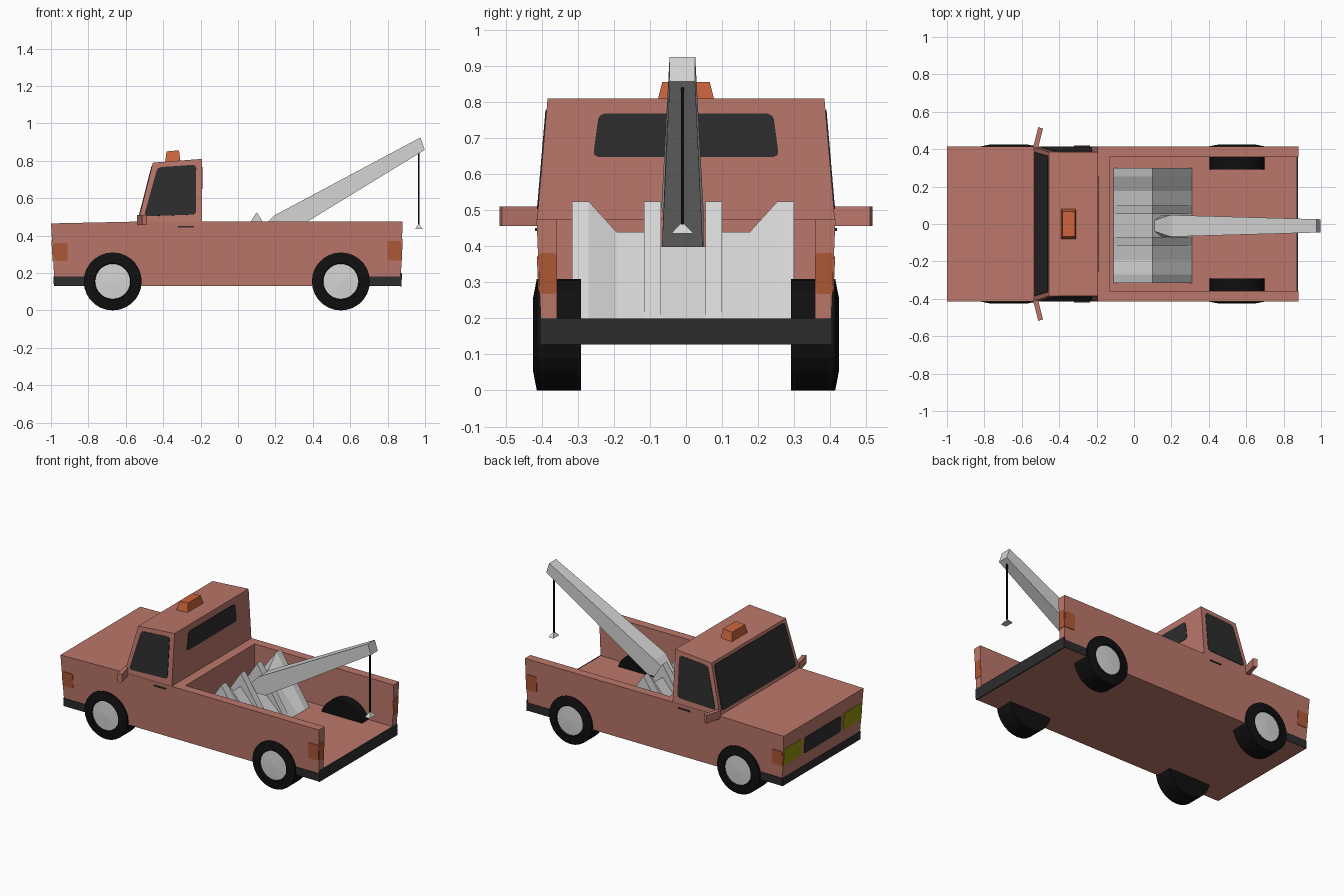
import bpy, bmesh, math
from mathutils import Vector

if "Cube" in bpy.data.objects:
    bpy.data.objects.remove(bpy.data.objects["Cube"])


def material(name, rgb):
    m = bpy.data.materials.new(name)
    m.diffuse_color = (*rgb, 1)
    m.use_nodes = True
    m.node_tree.nodes["Principled BSDF"].inputs["Base Color"].default_value = m.diffuse_color
    return m


RED = material("dusty_red_paint", (0.50, 0.185, 0.145))
DARK = material("dark_glass_and_trim", (0.026, 0.026, 0.026))
BLACK = material("black_rubber", (0.005, 0.005, 0.005))
GREY = material("light_grey_metal", (0.66, 0.66, 0.66))
BEACON = material("bright_orange", (0.60, 0.13, 0.045))
AMBER = material("amber_marker", (0.43, 0.10, 0.038))
YELLOW = material("olive_yellow_lamp", (0.28, 0.28, 0.004))


def finish(name, bm, *mats):
    bmesh.ops.recalc_face_normals(bm, faces=bm.faces[:])
    me = bpy.data.meshes.new(name)
    bm.to_mesh(me)
    bm.free()
    for m in mats:
        me.materials.append(m)
    ob = bpy.data.objects.new(name, me)
    bpy.context.collection.objects.link(ob)
    return ob


def prism(name, profile, width, mat, cy=0.0):
    """Side profile (x, z) spanning y = cy -/+ width(x, z)."""
    bm = bmesh.new()
    a, b = [[bm.verts.new((x, cy + s * width(x, z), z)) for x, z in profile] for s in (-1, 1)]
    bm.faces.new(a)
    bm.faces.new(b[::-1])
    n = len(profile)
    for i in range(n):
        j = (i + 1) % n
        bm.faces.new((a[i], b[i], b[j], a[j]))
    return finish(name, bm, mat)


def plate(name, pts, mat, thick=0.006, rounding=0.0):
    """Flat polygon thickened evenly to both sides."""
    bm = bmesh.new()
    bm.faces.new([bm.verts.new(p) for p in pts])
    if rounding:
        bmesh.ops.bevel(bm, geom=bm.verts[:], offset=rounding, segments=2,
                        profile=0.5, affect='VERTICES')
    bm.normal_update()
    bm.faces.ensure_lookup_table()
    n = Vector(bm.faces[0].normal)
    bmesh.ops.translate(bm, verts=bm.verts[:], vec=-n * thick / 2)
    ext = bmesh.ops.extrude_face_region(bm, geom=bm.faces[:], use_keep_orig=True)
    top = [v for v in ext["geom"] if isinstance(v, bmesh.types.BMVert)]
    bmesh.ops.translate(bm, verts=top, vec=n * thick)
    return finish(name, bm, mat)


def pair(name, pts, *args):
    """The same plate on both sides of the truck."""
    for side, s in (("left", -1), ("right", 1)):
        plate(f"{name}_{side}", [(x, s * y, z) for x, y, z in pts], *args)


# Surfaces of the sloping body and cab
def body_side(x, z): return 0.40 + 0.043 * (z - 0.13)
def cab_side(x, z): return 0.413 - 0.086 * (z - 0.475)
def nose(z): return -0.98 - 0.02 * (z - 0.13) / 0.335
def tail(z): return 0.87 + 0.01 * (z - 0.13) / 0.345
def screen(z): return -0.535 + 0.08 * (z - 0.475) / 0.315


# Body with the open bed cut out
body = prism("truck_body", [(-0.98, 0.13), (-1.0, 0.465), (-0.535, 0.475),
                            (0.88, 0.475), (0.87, 0.13)], body_side, RED)
cutter = prism("bed_cutter", [(-0.13, 0.2), (-0.13, 0.8), (1.1, 0.8), (1.1, 0.2)],
               lambda x, z: 0.358, RED)
mod = body.modifiers.new("bed", 'BOOLEAN')
mod.object, mod.operation, mod.solver = cutter, 'DIFFERENCE', 'EXACT'
cut = bpy.data.meshes.new_from_object(body.evaluated_get(bpy.context.evaluated_depsgraph_get()))
body.modifiers.clear()
body.data = cut
bpy.data.objects.remove(cutter)

# Cab
prism("cab", [(-0.535, 0.473), (-0.455, 0.79), (-0.192, 0.81), (-0.192, 0.473)], cab_side, RED)

# Windows
plate("windshield", [(screen(z), y, z) for y, z in
                     ((-0.385, 0.495), (0.385, 0.495), (0.365, 0.772), (-0.365, 0.772))],
      DARK, 0.006, 0.015)
plate("rear_window", [(-0.192, y, z) for y, z in
                      ((-0.258, 0.648), (0.258, 0.648), (0.242, 0.768), (-0.242, 0.768))],
      DARK, 0.006, 0.015)
pair("side_window", [(x, cab_side(x, z), z) for x, z in
                     ((-0.503, 0.503), (-0.225, 0.513), (-0.223, 0.779), (-0.43, 0.765))],
     DARK, 0.006, 0.018)


# Lamps and grille
def on_side(x0, x1, z0, z1):
    return [(x, body_side(x, z) + 0.001, z) for x, z in ((x0, z0), (x1, z0), (x1, z1), (x0, z1))]


def on_end(end, y0, y1, z0, z1):
    return [(end(z), y, z) for y, z in ((y0, z0), (y1, z0), (y1, z1), (y0, z1))]


pair("headlight", on_end(nose, 0.215, 0.405, 0.262, 0.375), YELLOW, 0.006, 0.012)
plate("grille", on_end(nose, -0.19, 0.19, 0.262, 0.37), DARK, 0.006, 0.015)
pair("front_marker", on_side(-0.988, -0.912, 0.265, 0.36), AMBER, 0.005, 0.01)
pair("rear_marker", on_side(0.798, 0.873, 0.268, 0.372), AMBER, 0.005, 0.01)
pair("tail_light", on_end(tail, 0.36, 0.408, 0.268, 0.382), AMBER, 0.005, 0.008)

# Bumpers wrapping around the ends
plate("front_bumper", on_end(nose, -0.403, 0.403, 0.13, 0.182), DARK, 0.009)
plate("rear_bumper", on_end(tail, -0.405, 0.405, 0.128, 0.2), DARK, 0.009)
pair("front_bumper_side", on_side(-0.982, -0.74, 0.13, 0.182), DARK, 0.005)
pair("rear_bumper_side", on_side(0.62, 0.871, 0.13, 0.182), DARK, 0.005)

# Door handles and mirrors
pair("door_handle", on_side(-0.32, -0.235, 0.443, 0.451), DARK, 0.009)
pair("mirror", [(-0.54, 0.408, 0.484), (-0.513, 0.405, 0.484),
                (-0.487, 0.51, 0.484), (-0.512, 0.518, 0.484)], RED, 0.054)

# Beacon on the roof
prism("beacon", [(-0.39, 0.79), (-0.382, 0.85), (-0.315, 0.856), (-0.308, 0.79)],
      lambda x, z: 0.08 - 0.014 * (z - 0.8) / 0.055, BEACON)

# Wheels: outline spun about the axle, hub coloured by radius
WHEEL = [(0.292, 0), (0.292, 0.155), (0.414, 0.155), (0.425, 0.098), (0.417, 0.094), (0.421, 0)]
for end, x in (("front", -0.67), ("rear", 0.55)):
    for side, s in (("left", -1), ("right", 1)):
        bm = bmesh.new()
        vs = [bm.verts.new((x, s * y, 0.155 + r)) for y, r in WHEEL]
        es = [bm.edges.new(e) for e in zip(vs, vs[1:])]
        bmesh.ops.spin(bm, geom=vs + es, cent=(x, 0, 0.155), axis=(0, 1, 0),
                       angle=2 * math.pi, steps=28)
        bmesh.ops.remove_doubles(bm, verts=bm.verts[:], dist=1e-4)
        for f in bm.faces:
            r = max(math.hypot(v.co.x - x, v.co.z - 0.155) for v in f.verts)
            f.material_index = int(r < 0.096 and abs(f.calc_center_median().y) > 0.35)
        finish(f"{end}_wheel_{side}", bm, BLACK, GREY)

# Crane base: tent-shaped sections with a varying ridge height
CY = -0.008
half = [(0.308, 0.525), (0.262, 0.525), (0.185, 0.44), (0.108, 0.44),
        (0.108, 0.525), (0.062, 0.525), (0.062, 0.40)]
sections = [(-y, h) for y, h in half] + half[::-1]
bm = bmesh.new()
rows = [[bm.verts.new(p) for p in ((-0.11, CY + y, 0.2), (0.1, CY + y, h), (0.31, CY + y, 0.2))]
        for y, h in sections]
for a, b in zip(rows, rows[1:]):
    for i in (0, 1):
        bm.faces.new((a[i], a[i + 1], b[i + 1], b[i]))
bm.faces.new(rows[0])
bm.faces.new(rows[-1])
bmesh.ops.remove_doubles(bm, verts=bm.verts[:], dist=1e-4)
finish("crane_base", bm, GREY)

# Boom, cable and hook
prism("crane_boom", [(0.195, 0.508), (0.11, 0.425), (0.15, 0.398), (0.245, 0.398),
                     (0.998, 0.858), (0.976, 0.925)],
      lambda x, z: 0.03 if x < 0.12 else 0.058 - 0.023 * (x - 0.2) / 0.8, GREY, -0.01)
prism("cable", [(0.962, 0.455), (0.962, 0.86), (0.97, 0.86), (0.97, 0.455)],
      lambda x, z: 0.004, BLACK, -0.01)
prism("hook", [(0.948, 0.436), (0.967, 0.465), (0.986, 0.436)],
      lambda x, z: 0.031 if z < 0.45 else 0.003, GREY, -0.01)
